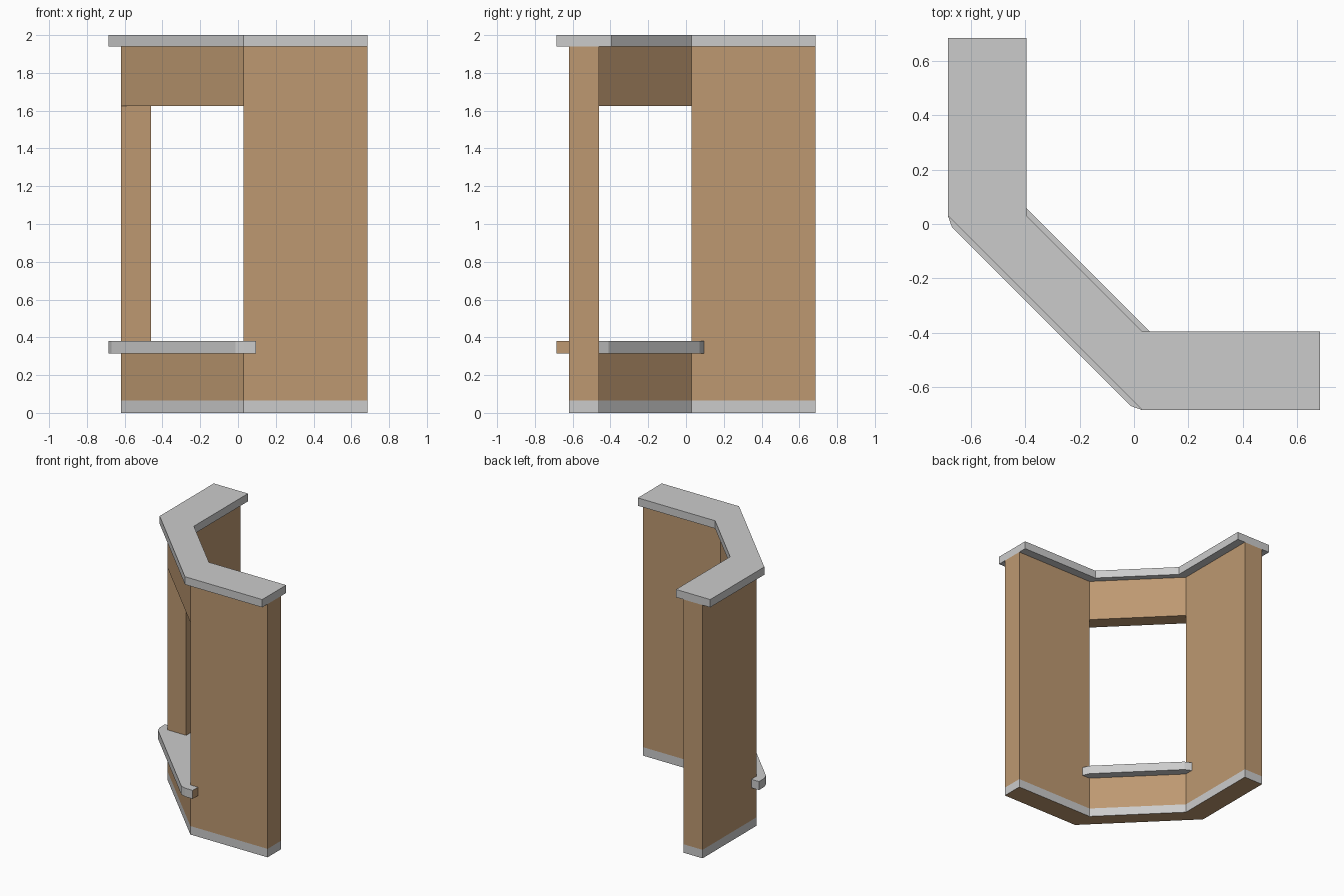
import bpy, bmesh

if "Cube" in bpy.data.objects:
    bpy.data.objects.remove(bpy.data.objects["Cube"])

wood = bpy.data.materials.new("wood")
wood.diffuse_color = (0.51, 0.315, 0.165, 1)
wood.use_nodes = True
wood.node_tree.nodes["Principled BSDF"].inputs["Base Color"].default_value = wood.diffuse_color

END, CORNER = 0.685, 0.03           # wall ends and bend position
OUT, INN, LIP = -0.62, -0.46, 0.065  # wall faces and ledge overhang


def flip(pts):
    """Mirror plan points across the x = y diagonal, reversing their order."""
    return [(y, x) for x, y in reversed(pts)]


def finish(bm, name):
    bmesh.ops.recalc_face_normals(bm, faces=bm.faces)
    mesh = bpy.data.meshes.new(name)
    bm.to_mesh(mesh)
    bm.free()
    mesh.materials.append(None)      # plain grey
    mesh.materials.append(wood)
    obj = bpy.data.objects.new(name, mesh)
    bpy.context.collection.objects.link(obj)
    return obj


def prism(name, pts, z0, z1, wood_sides=()):
    bm = bmesh.new()
    lo = [bm.verts.new((x, y, z0)) for x, y in pts]
    hi = [bm.verts.new((x, y, z1)) for x, y in pts]
    bm.faces.new(lo[::-1])
    bm.faces.new(hi)
    n = len(pts)
    for i in range(n):
        j = (i + 1) % n
        f = bm.faces.new((lo[i], lo[j], hi[j], hi[i]))
        f.material_index = int(i in wood_sides)
    return finish(bm, name)


def bent_plan(outer, inner):
    """Outer and inner plan points at the four stations of the bent wall."""
    o = [(END, outer), (CORNER, outer)]
    i = [(END, inner), (CORNER, inner)]
    return o + flip(o), i + flip(i)


# Bent wall with a window opening in the middle and a grey plinth band
outer, inner = bent_plan(OUT, INN)
levels = [0, 0.065, 0.315, 1.625, 1.94]
bm = bmesh.new()
vert = {(s, side, k): bm.verts.new((*p[s], z))
        for side, p in enumerate((outer, inner)) for s in range(4)
        for k, z in enumerate(levels)}
skin = {}
for seg in range(3):
    for k in range(4):
        if seg == 1 and k == 2:      # window opening
            continue
        a, b, t = seg, seg + 1, k + 1
        for quad in (((a, 0, k), (b, 0, k), (b, 0, t), (a, 0, t)),
                     ((a, 1, k), (b, 1, k), (b, 1, t), (a, 1, t)),
                     ((a, 0, k), (b, 0, k), (b, 1, k), (a, 1, k)),
                     ((a, 0, t), (b, 0, t), (b, 1, t), (a, 1, t)),
                     ((a, 0, k), (a, 1, k), (a, 1, t), (a, 0, t)),
                     ((b, 0, k), (b, 1, k), (b, 1, t), (b, 0, t))):
            key = frozenset(quad)
            if key in skin:          # shared inner face
                del skin[key]
            else:
                skin[key] = quad
for quad in skin.values():
    f = bm.faces.new([vert[q] for q in quad])
    rows = {q[2] for q in quad}
    f.material_index = 0 if rows == {0, 1} else 1
bmesh.ops.dissolve_limit(bm, angle_limit=0.01, verts=bm.verts, edges=bm.edges,
                         delimit={'MATERIAL'})
finish(bm, "wall")

# Cap along the top
outer, inner = bent_plan(OUT - LIP, INN + LIP)
prism("top_cap", outer + inner[::-1], 1.94, 2.0)

# Window sill, notched around the wall ends, with wooden end grain outside
tip = CORNER + LIP
half = [(0.072, -0.41), (tip, INN), (CORNER, INN), (CORNER, OUT), (tip, OUT),
        (tip, OUT - LIP), (CORNER, OUT - LIP), (-0.012, -0.67)]
half = half[::-1]
plan = flip(half) + half
n = len(half)
prism("window_sill", plan, 0.315, 0.38, wood_sides=(n - 6, n + 2))
